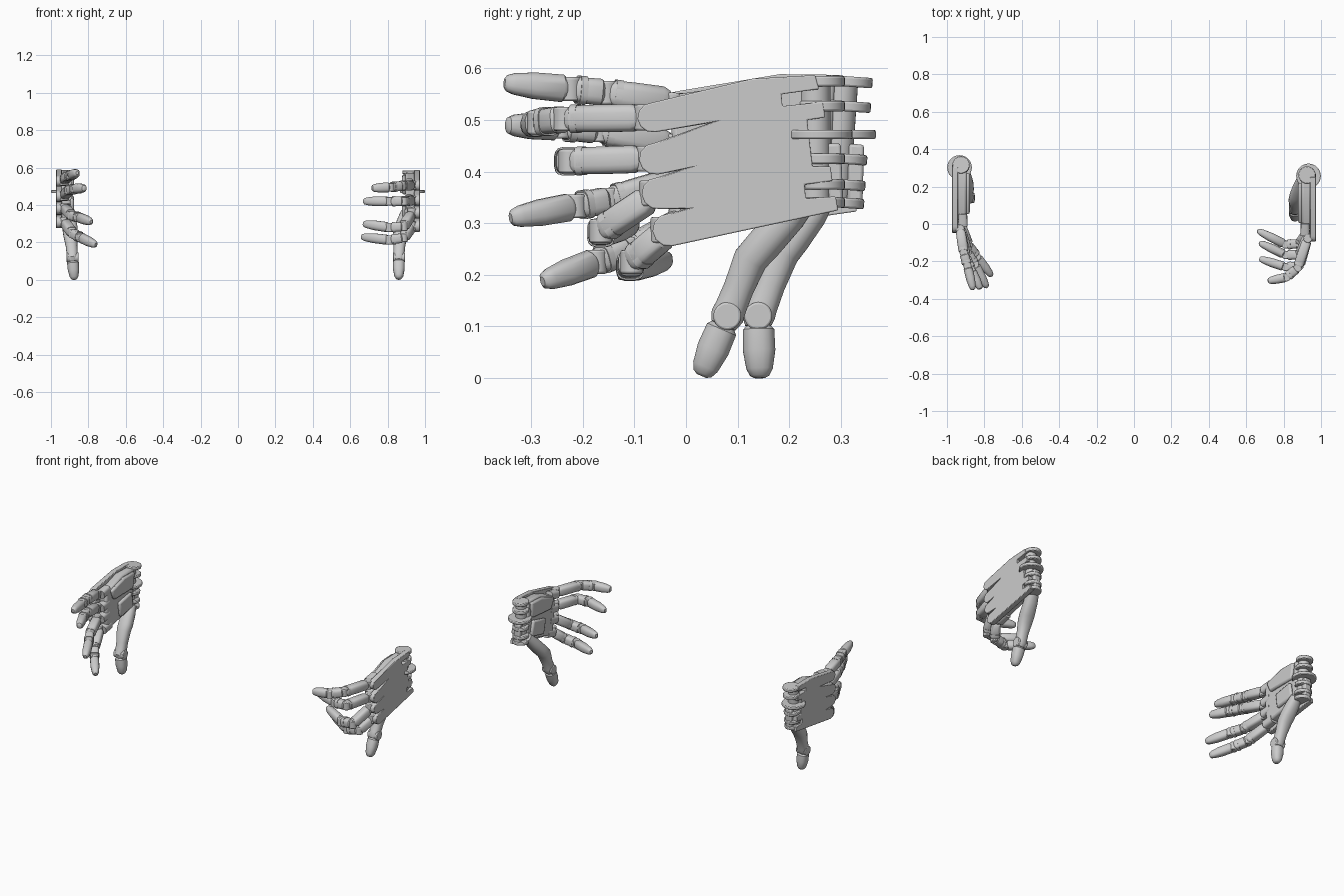
import bpy, bmesh, math
from mathutils import Vector, Matrix

if "Cube" in bpy.data.objects:
    bpy.data.objects.remove(bpy.data.objects["Cube"])

X, Y, Z = Vector((1, 0, 0)), Vector((0, 1, 0)), Vector((0, 0, 1))
PIVOT = Matrix.Translation((0, 0.26, 0.45))


def finish(bm, name, M, angle=35, bevel=0):
    """Turn a bmesh into a named object placed by matrix M."""
    bm.transform(M)
    bmesh.ops.recalc_face_normals(bm, faces=bm.faces)
    me = bpy.data.meshes.new(name)
    bm.to_mesh(me)
    bm.free()
    ob = bpy.data.objects.new(name, me)
    bpy.context.collection.objects.link(ob)
    if bevel:
        m = ob.modifiers.new("bevel", 'BEVEL')
        m.width, m.segments, m.limit_method = bevel, 2, 'ANGLE'
        m.angle_limit = math.radians(40)
    bpy.ops.object.select_all(action='DESELECT')
    ob.select_set(True)
    bpy.context.view_layer.objects.active = ob
    bpy.ops.object.shade_smooth_by_angle(angle=math.radians(angle))
    return ob


def loft(name, M, stations, ref=Z, n=16, power=0.75):
    """Rounded-square sections (point, half width, half height) skinned into a limb."""
    bm = bmesh.new()
    pts = [Vector(s[0]) for s in stations]
    rings = []
    for i, (_, w, h) in enumerate(stations):
        d = (pts[min(i + 1, len(pts) - 1)] - pts[max(i - 1, 0)]).normalized()
        side = ref.cross(d).normalized()
        up = d.cross(side)
        ring = []
        for k in range(n):
            a = 2 * math.pi * (k + 0.5) / n
            c, s = math.cos(a), math.sin(a)
            ring.append(bm.verts.new(pts[i] + side * w * math.copysign(abs(c) ** power, c)
                                     + up * h * math.copysign(abs(s) ** power, s)))
        rings.append(ring)
    for r0, r1 in zip(rings, rings[1:]):
        for k in range(n):
            bm.faces.new((r0[k], r0[(k + 1) % n], r1[(k + 1) % n], r1[k]))
    bm.faces.new(rings[0])
    bm.faces.new(rings[-1])
    return finish(bm, name, M)


def segment(name, M, p, q, profile, ref=Z, power=0.6):
    p, q = Vector(p), Vector(q)
    return loft(name, M, [(p.lerp(q, t), w, h) for t, w, h in profile], ref, power=power)


def disc(name, M, c, r, depth, axis=Z, bevel=0.004):
    bm = bmesh.new()
    R = Z.rotation_difference(axis).to_matrix().to_4x4()
    bmesh.ops.create_cone(bm, cap_ends=True, segments=28, radius1=r, radius2=r, depth=depth,
                          matrix=Matrix.Translation(c) @ R)
    return finish(bm, name, M, bevel=bevel)


def slab(name, M, outline, x0, x1, bevel=0.006):
    """Extrude a (y, z) outline between two x positions."""
    bm = bmesh.new()
    f = bm.faces.new([bm.verts.new((x0, y, z)) for y, z in outline])
    g = bmesh.ops.extrude_face_region(bm, geom=[f])
    bmesh.ops.translate(bm, vec=(x1 - x0, 0, 0),
                        verts=[v for v in g['geom'] if isinstance(v, bmesh.types.BMVert)])
    return finish(bm, name, M, bevel=bevel)


def lobe(y, z, r, steps=7):
    """Rounded knuckle end, running from its lower to its upper side."""
    return [(y + r * math.cos(a), z + r * math.sin(a))
            for a in (math.radians(280 - 190 * i / (steps - 1)) for i in range(steps))]


KNUCKLES = [(-0.065, 0.505, 0.029), (-0.06, 0.425, 0.031), (-0.055, 0.358, 0.031), (-0.033, 0.287, 0.032)]
SLOTS = [(0.045, 0.494), (-0.012, 0.403), (0.0, 0.328)]


def palm(M, P):
    # back-of-hand plate with knuckle lobes and notched wrist edge
    out = [(0.295, 0.325)]
    for i in (3, 2, 1, 0):
        out += lobe(*KNUCKLES[i])
        if i:
            out.append(SLOTS[i - 1])
    out += [(0.128, 0.58), (0.25, 0.587), (0.258, 0.56), (0.185, 0.55), (0.187, 0.527), (0.265, 0.535),
            (0.27, 0.505), (0.235, 0.50), (0.245, 0.41), (0.28, 0.41), (0.284, 0.382), (0.23, 0.375),
            (0.232, 0.348), (0.29, 0.352)]
    slab("palm_back_plate", P, out, 0.942, 0.972)
    # inner palm body and pads
    slab("palm_body", P, [(0.24, 0.345), (0.0, 0.282), (-0.02, 0.36), (-0.03, 0.51), (0.12, 0.57),
                          (0.235, 0.575)], 0.895, 0.945, 0.01)
    slab("palm_heel_pad", P, [(0.22, 0.36), (0.1, 0.33), (0.08, 0.42), (0.2, 0.45)], 0.878, 0.90, 0.01)
    slab("palm_edge_pad", P, [(0.21, 0.47), (0.03, 0.455), (0.0, 0.515), (0.12, 0.56), (0.22, 0.565)],
         0.878, 0.90, 0.01)
    for y, z, r in KNUCKLES:
        segment("knuckle_block", P, (0.915, y + 0.07, z + 0.014), (0.915, y + 0.005, z),
                [(0, .022, .024), (1, .026, .024)])
        disc("knuckle_hinge", P, (0.93, y - 0.012, z), 0.024, 0.05)
    # wrist hinge: vertical barrel with stacked lugs and one large disc
    disc("wrist_barrel", P, (0.93, 0.25, 0.457), 0.03, 0.25)
    disc("wrist_disc", M, (0.933, 0.257, 0.472), 0.066, 0.018)
    for z in (0.575, 0.527, 0.425, 0.375, 0.34):
        disc("wrist_lug", P, (0.925, 0.262, z), 0.046, 0.02)
    slab("wrist_link", P, [(0.275, 0.335), (0.305, 0.335), (0.30, 0.455), (0.27, 0.455)], 0.905, 0.945)


def finger(M, pts):
    a, b, c, d = [Vector(p) for p in pts]
    segment("finger_proximal", M, a, b, [(0.10, .019, .020), (0.2, .026, .027), (0.6, .027, .027),
                                         (0.88, .027, .026), (0.97, .021, .021)])
    segment("finger_middle", M, b, c, [(0.08, .019, .020), (0.18, .025, .026), (0.8, .025, .025),
                                       (0.92, .020, .020)])
    segment("finger_tip", M, c, d, [(0.06, .02, .02), (0.12, .025, .027), (0.55, .024, .026),
                                    (0.85, .019, .021), (0.96, .014, .016), (1.0, .007, .009)], power=0.8)
    for p, q in ((b, a), (c, b)):
        disc("finger_hinge", M, p, 0.022, 0.046)
        # raised collar beside every hinge
        e = (p - q).normalized()
        segment("finger_collar", M, p - e * 0.03, p - e * 0.016, [(0, .027, .028), (1, .027, .028)])


def thumb(M, pts):
    a, b, c, d = [Vector(p) for p in pts]
    loft("thumb_metacarpal", M, [(a, .025, .03), (a.lerp(b, .35), .034, .037), (a.lerp(b, .75), .035, .041),
                                 (b, .034, .039), (b.lerp(c, .5), .03, .031), (b.lerp(c, .85), .031, .030),
                                 (c, .033, .031), (c.lerp(d, .15), .026, .025), (c.lerp(d, .22), .012, .012)],
         X, power=0.85)
    segment("thumb_tip", M, c, d, [(0.16, .024, .024), (0.22, .031, .032), (0.55, .032, .031),
                                   (0.85, .026, .024), (0.96, .019, .016), (1, .010, .009)], X, 0.85)
    disc("thumb_hinge", M, c, 0.027, 0.064, X)


# right hand: curled fingers
M = Matrix.Identity(4)
palm(M, M)
for f in ([(.93, -.07, .505), (.875, -.235, .502), (.815, -.285, .495), (.715, -.305, .49)],
          [(.93, -.07, .425), (.885, -.225, .42), (.81, -.23, .42), (.67, -.185, .42)],
          [(.93, -.06, .355), (.885, -.165, .285), (.81, -.165, .28), (.67, -.10, .30)],
          [(.93, -.035, .285), (.885, -.105, .225), (.81, -.11, .213), (.66, -.035, .23)]):
    finger(M, f)
thumb(M, [(.90, .24, .36), (.865, .125, .23), (.86, .08, .12), (.86, .03, .004)])

# left hand: mirrored, set further back, fingers opened out
L = Matrix.Diagonal((-1, 1, 1, 1))
LM = L @ Matrix.Translation((0, 0.045, 0))
palm(LM, LM @ PIVOT @ Matrix.Rotation(math.radians(-4), 4, 'X') @ PIVOT.inverted())
for f in ([(.93, -.02, .535), (.91, -.155, .553), (.89, -.225, .56), (.86, -.352, .572)],
          [(.93, -.02, .453), (.90, -.17, .48), (.87, -.245, .487), (.82, -.348, .49)],
          [(.93, -.012, .385), (.89, -.15, .345), (.85, -.215, .333), (.785, -.34, .31)],
          [(.93, .008, .312), (.885, -.11, .25), (.84, -.175, .225), (.76, -.278, .187)]):
    finger(L, f)
thumb(L, [(.905, .27, .36), (.895, .185, .24), (.885, .14, .12), (.875, .143, 0)])
